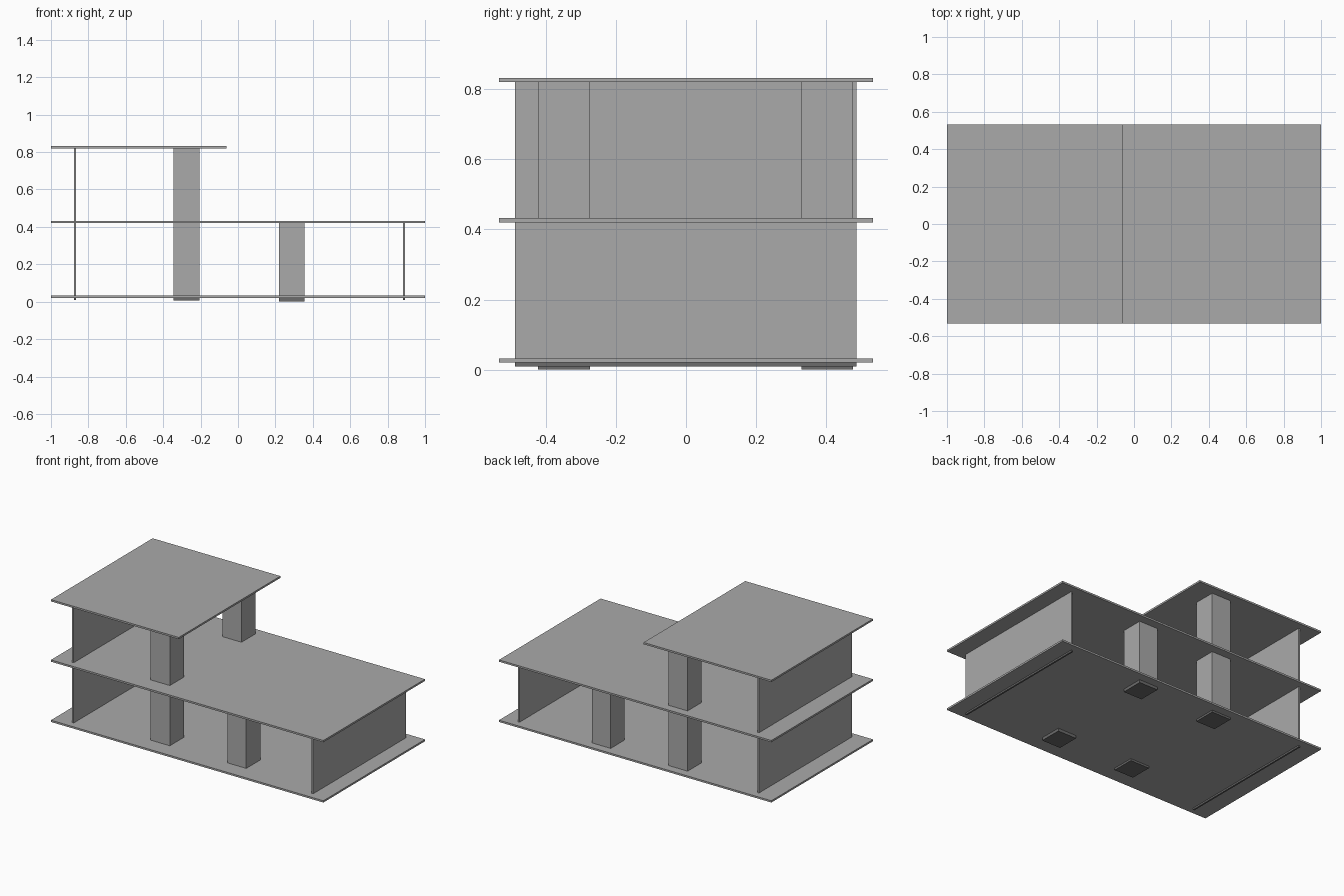
import bpy

if "Cube" in bpy.data.objects:
    bpy.data.objects.remove(bpy.data.objects["Cube"])


def material(name, value):
    m = bpy.data.materials.new(name)
    m.diffuse_color = (value, value, value, 1)
    m.use_nodes = True
    m.node_tree.nodes["Principled BSDF"].inputs["Base Color"].default_value = m.diffuse_color
    return m


GREY = material("concrete grey", 0.4)
DARK = material("footing dark grey", 0.15)


def box(name, x, y, z, mat=GREY):
    """Box from (min, max) ranges."""
    bpy.ops.mesh.primitive_cube_add(
        size=1, location=[(a + b) / 2 for a, b in (x, y, z)])
    ob = bpy.context.object
    ob.name = name
    ob.scale = [b - a for a, b in (x, y, z)]
    bpy.ops.object.transform_apply(location=False, rotation=False, scale=True)
    ob.data.materials.append(mat)
    return ob


def support(name, x, y, bottom, top):
    """Wall or column with a dark footing below the ground slab."""
    box(name, x, y, (0.0265, top))
    box(name + "_footing", x, y, (bottom, 0.0265), DARK)


# Floor slabs and the shorter roof
DEPTH = (-0.533, 0.533)
box("ground_slab", (-1, 1), DEPTH, (0.020, 0.032))
box("middle_slab", (-1, 1), DEPTH, (0.420, 0.432))
box("roof_slab", (-1, -0.062), DEPTH, (0.820, 0.832))

# End walls: the left one runs two storeys, the right one a single storey
WALL = (-0.488, 0.486)
support("left_wall", (-0.876, -0.865), WALL, 0.009, 0.821)
support("right_wall", (0.882, 0.893), WALL, 0.009, 0.421)

# Columns, front and back
for side, y in (("front", (-0.422, -0.274)), ("back", (0.330, 0.477))):
    support(f"left_{side}_column", (-0.346, -0.205), y, 0.007, 0.821)
    support(f"right_{side}_column", (0.219, 0.356), y, 0.001, 0.421)
